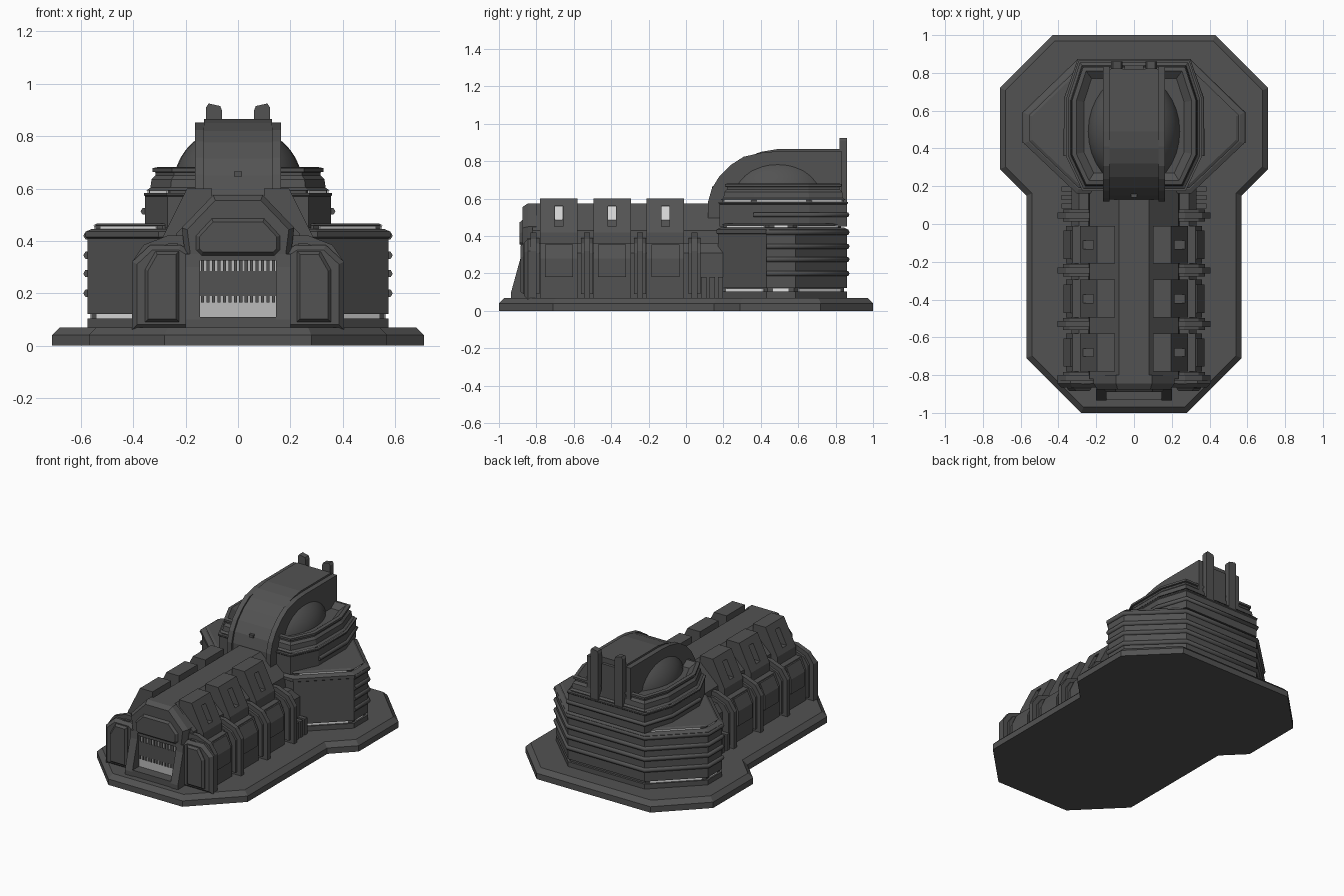
import bpy, bmesh, math
from mathutils import Vector

if "Cube" in bpy.data.objects:
    bpy.data.objects.remove(bpy.data.objects["Cube"])


def material(name, v):
    m = bpy.data.materials.new(name)
    m.diffuse_color = (v, v, v, 1)
    m.use_nodes = True
    m.node_tree.nodes["Principled BSDF"].inputs["Base Color"].default_value = m.diffuse_color
    return m


GREY = material("dark grey", 0.085)
WHITE = material("white light", 1.0)
PALE = material("pale grey", 0.5)


def make(name, bm, mat=GREY):
    bmesh.ops.recalc_face_normals(bm, faces=bm.faces)
    me = bpy.data.meshes.new(name)
    bm.to_mesh(me)
    bm.free()
    me.materials.append(mat)
    ob = bpy.data.objects.new(name, me)
    bpy.context.collection.objects.link(ob)
    return ob


def skin(bm, rings):
    """Join equal rings of points into a closed solid."""
    rv = [[bm.verts.new(p) for p in r] for r in rings]
    n = len(rv[0])
    for a, b in zip(rv, rv[1:]):
        for i in range(n):
            bm.faces.new((a[i], a[(i + 1) % n], b[(i + 1) % n], b[i]))
    bm.faces.new(rv[0])
    bm.faces.new(rv[-1])


def prism_y(name, prof, y0, y1, mat=GREY, both=True, inset=0.0, cham=0.0):
    """XZ profile extruded along y, mirrored in x; the front can be chamfered."""
    bm = bmesh.new()
    for s in ((1, -1) if both else (1,)):
        rings = [[(s * x, y, z) for x, z in prof] for y in (y1, y0 + cham)]
        if cham:
            rings.append([(s * x, y0, z) for x, z in offset(prof, inset)])
        skin(bm, rings)
    return make(name, bm, mat)


def prism_x(name, prof, x0, x1, mat=GREY, both=True):
    bm = bmesh.new()
    for s in ((1, -1) if both else (1,)):
        skin(bm, [[(s * x, y, z) for y, z in prof] for x in (x0, x1)])
    return make(name, bm, mat)


def box(name, x0, x1, y0, y1, z0, z1, mat=GREY, both=True):
    return prism_y(name, [(x0, z0), (x1, z0), (x1, z1), (x0, z1)], y0, y1, mat, both)


def offset(poly, d):
    """Move every edge of a polygon inward by d."""
    pts = [Vector(p) for p in poly]
    n = len(pts)
    area = sum(pts[i].x * pts[(i + 1) % n].y - pts[(i + 1) % n].x * pts[i].y for i in range(n))
    sg = 1 if area > 0 else -1
    out = []
    for i in range(n):
        e1 = (pts[i] - pts[i - 1]).normalized()
        e2 = (pts[(i + 1) % n] - pts[i]).normalized()
        n1, n2 = Vector((-e1.y, e1.x)) * sg, Vector((-e2.y, e2.x)) * sg
        out.append(tuple(pts[i] + (n1 + n2) * (d / (1 + n1.dot(n2)))))
    return out


def loft(name, outline, levels):
    bm = bmesh.new()
    skin(bm, [[(x, y, z) for x, y in offset(outline, d)] for z, d in levels])
    return make(name, bm)


def mirror(half):
    return half + [(-x, y) for x, y in reversed(half)]


def light_strips(name, outline, d, z0, z1, edges, gap=0.03):
    """Thin white plates set in a groove along chosen outline edges, both sides."""
    pts = [Vector(p) for p in offset(outline, d)]
    bm = bmesh.new()
    for i in edges:
        a, b = pts[i], pts[i + 1]
        t = (b - a).normalized()
        a, b = a + t * gap, b - t * gap
        nrm = Vector((-t.y, t.x)) * 0.006
        for s in (1, -1):
            q = [a - nrm, b - nrm, b + nrm, a + nrm]
            skin(bm, [[(s * p.x, p.y, z) for p in q] for z in (z0, z1)])
    make(name, bm, WHITE)


def rib(name, path, z, r=0.016):
    """Rounded bar wrapping round the rear."""
    cu = bpy.data.curves.new(name, 'CURVE')
    cu.dimensions = '3D'
    cu.bevel_depth, cu.bevel_resolution, cu.use_fill_caps = r, 1, True
    sp = cu.splines.new('POLY')
    sp.points.add(len(path) - 1)
    for p, (x, y) in zip(sp.points, path):
        p.co = (x, y, z, 1)
    cu.materials.append(GREY)
    bpy.context.collection.objects.link(bpy.data.objects.new(name, cu))


# Base slab
base = mirror([(.43, 1), (.71, .72), (.71, .29), (.57, .15), (.57, -.71), (.28, -1)])
loft("base_slab", base, [(0, 0), (.04, 0), (.07, .03)])

# Lower rear tier with two light grooves
low = mirror([(.29, .86), (.575, .585), (.575, .43), (.30, .17)])
loft("lower_tier", low, [(.06, 0), (.103, 0), (.103, .015), (.121, .015), (.121, 0), (.41, 0),
                         (.415, -.008), (.435, -.008), (.445, .015), (.445, .03), (.458, .03),
                         (.458, .02), (.466, .035)])
light_strips("lower_lights", low, .015, .104, .120, (0, 1, 2))
light_strips("ledge_lights", low, .03, .446, .457, (0, 1, 2))

# Upper rear tiers
up = mirror([(.29, .86), (.355, .66), (.355, .36), (.27, .18)])
loft("upper_tier", up, [(.45, 0), (.57, 0), (.575, -.005), (.583, -.005), (.583, .015), (.593, .015),
                        (.593, .005), (.603, .02), (.635, .025), (.65, .04), (.662, .04),
                        (.664, .028), (.678, .028), (.682, .05), (.65, .09)])
light_strips("upper_lights", up, .015, .5835, .5925, (0, 1, 2), .015)

# Ribs wrapping the back
for i, z in enumerate((.20, .275, .345, .42)):
    rib(f"lower_rib_{i}", mirror([(.575, .43), (.575, .585), (.29, .86)]), z)
rib("upper_rib", mirror([(.358, .36), (.358, .66), (.29, .862)]), .513, .014)

# Dome under the arch
bm = bmesh.new()
bmesh.ops.create_uvsphere(bm, u_segments=32, v_segments=20, radius=1)
for v in bm.verts:
    v.co = (v.co.x * .245, .49 + v.co.y * .305, .62 + v.co.z * .18 if abs(v.co.x) > 2 else .62 + v.co.z * .22)
dome = make("dome", bm)
dome.data.shade_smooth()

# Arched spine with edge rails and rear fins
curve = [(.13, .46), (.13, .58), (.15, .65), (.19, .715), (.25, .775), (.32, .82), (.40, .85), (.49, .865)]
prism_x("arch_band", curve + [(.82, .865), (.82, .46)], .13, -.13, both=False)
rail = [(y - .012, z + .004) for y, z in curve[:-2]] + [(.41, .847), (.49, .853), (.835, .853), (.835, .46)]
prism_x("arch_rail", rail, .13, .165)
fin = [(.062, .46), (.122, .46), (.122, .91), (.112, .925), (.068, .915), (.062, .90)]
prism_y("rear_fin", fin, .82, .86)
box("rear_panel", -.05, .05, .82, .84, .5, .83, both=False)
box("arch_stud", -.015, .015, .14, .17, .645, .665, both=False)

# Front hall body
hall = [(.33, .06), (.33, .31), (.29, .36), (.24, .36), (.235, .43), (.08, .575)]
prism_y("hall", mirror(hall), -.82, .22, both=False)

# Dormers with recessed windows, and wall bays below
dormer = [(.10, .36), (.285, .36), (.285, .42), (.195, .6), (.10, .6)]
notched = [(.10, .36), (.285, .36), (.285, .42), (.27, .45), (.17, .45), (.17, .56), (.215, .56),
           (.195, .6), (.10, .6)]
bay = [(.25, .06), (.36, .06), (.36, .28), (.325, .36), (.25, .36)]
for i, y in enumerate((-.68, -.395, -.11)):
    prism_y(f"dormer_front_{i}", dormer, y - .10, y - .022, inset=.0)
    prism_y(f"dormer_back_{i}", dormer, y + .022, y + .10)
    prism_y(f"dormer_middle_{i}", notched, y - .022, y + .022)
    box(f"dormer_window_{i}", .168, .174, y - .021, y + .021, .451, .559, WHITE)
    prism_y(f"wall_bay_{i}", bay, y - .10, y + .10)
    prism_y(f"bay_panel_{i}", [(.3, .18), (.372, .18), (.372, .28), (.337, .355), (.3, .355)],
            y - .075, y + .075)

# Buttress pillars between the bays
pillar = [(.2, .06), (.405, .06), (.405, .32), (.36, .385), (.27, .42), (.2, .42)]
for i, y in enumerate((-.815, -.53, -.245, .045)):
    prism_y(f"buttress_{i}", pillar, y - .016, y + .016)
    prism_y(f"buttress_collar_{i}", offset(pillar, .03), y - .032, y + .032)

# Small side pipes
for i, y in enumerate((.095, .14, .185)):
    box(f"side_pipe_{i}", .30, .385, y - .014, y + .014, .06, .18)

# Front wings with raised panels
wing = [(.18, .06), (.405, .06), (.405, .32), (.335, .385), (.22, .385), (.18, .36)]
prism_y("front_wing", wing, -.865, -.80, inset=.02, cham=.02)
prism_y("wing_panel", [(.225, .09), (.355, .09), (.355, .29), (.315, .36), (.225, .36)],
        -.885, -.85, inset=.012, cham=.015)

# Facade hood with hexagonal panel
hood = mirror([(.20, .33), (.215, .45), (.095, .575)])
prism_y("hood", hood, -.875, -.80, both=False, inset=.02, cham=.03)
prism_y("hood_panel", mirror([(.14, .345), (.16, .365), (.16, .42), (.10, .485)]),
        -.89, -.84, both=False, inset=.012, cham=.015)

# Gate: sloping legs, pale door, dark slats
prism_x("gate_leg", [(-.935, .06), (-.935, .1), (-.88, .30), (-.875, .35), (-.80, .35), (-.80, .06)], .145, .2)
box("gate_sill", -.15, .15, -.93, -.84, .06, .11, both=False)
box("gate_lintel", -.15, .15, -.875, -.80, .325, .36, both=False)
box("gate_door", -.146, .146, -.862, -.82, .10, .33, PALE, both=False)
box("gate_middle", -.146, .146, -.867, -.861, .19, .285, both=False)
for i in range(14):
    x = -.135 + i * .0208
    box(f"gate_slat_{i}", x - .006, x + .006, -.868, -.861, .165, .327, both=False)
